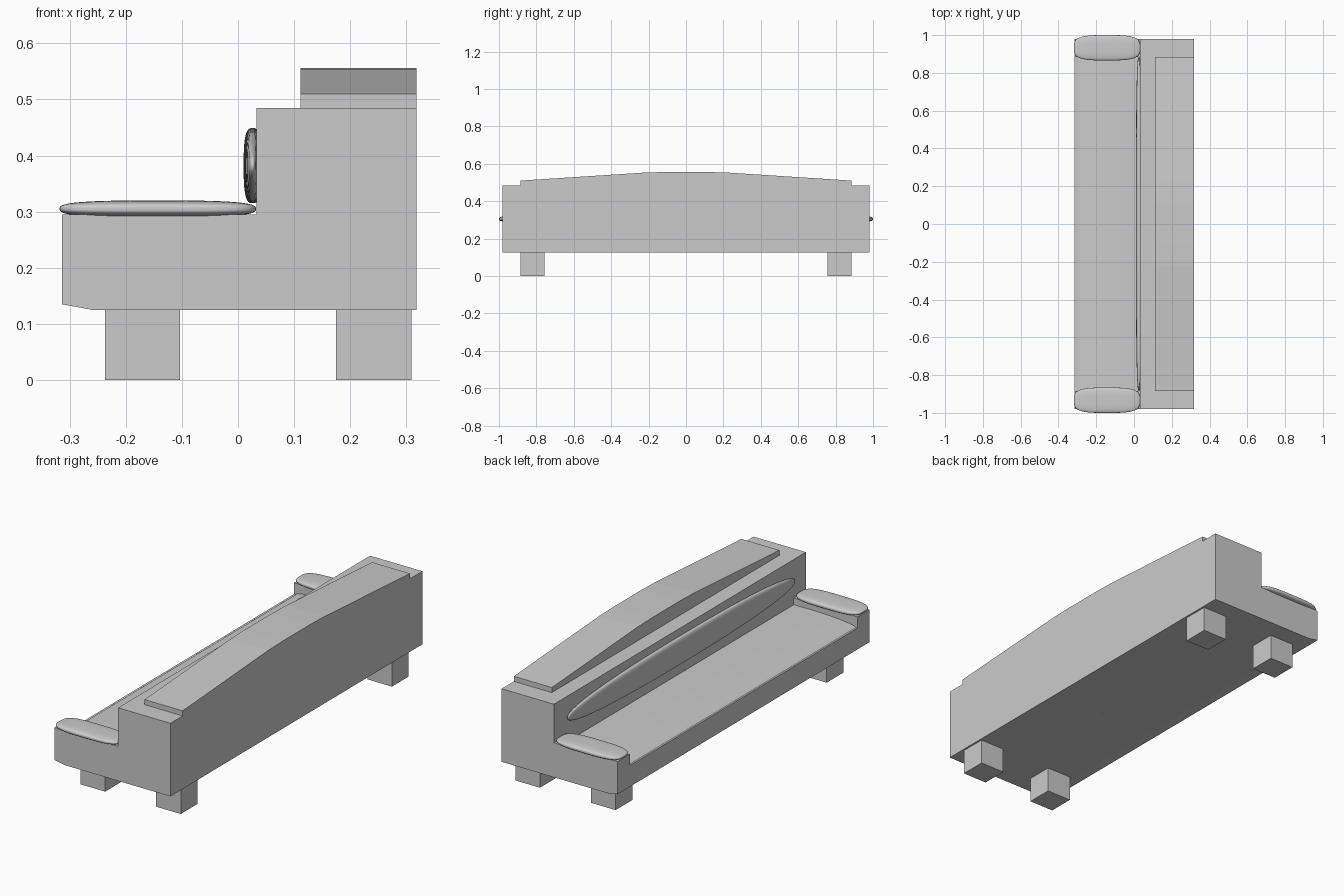
import bpy, bmesh
from mathutils import Vector

if "Cube" in bpy.data.objects:
    bpy.data.objects.remove(bpy.data.objects["Cube"])


def finish(name, bm):
    bmesh.ops.recalc_face_normals(bm, faces=bm.faces)
    mesh = bpy.data.meshes.new(name)
    bm.to_mesh(mesh)
    bm.free()
    ob = bpy.data.objects.new(name, mesh)
    bpy.context.collection.objects.link(ob)
    return ob


def prism(name, pts, axis, lo, hi):
    """Extrude a profile along x (pts are y,z) or along y (pts are x,z)."""
    place = (lambda a, b, t: (t, a, b)) if axis == "x" else (lambda a, b, t: (a, t, b))
    bm = bmesh.new()
    face = bm.faces.new([bm.verts.new(place(a, b, lo)) for a, b in pts])
    ext = bmesh.ops.extrude_face_region(bm, geom=[face])
    verts = [g for g in ext["geom"] if isinstance(g, bmesh.types.BMVert)]
    bmesh.ops.translate(bm, verts=verts, vec=place(0, 0, hi - lo))
    return finish(name, bm)


def box(name, x0, x1, y0, y1, z0, z1):
    return prism(name, [(x0, z0), (x1, z0), (x1, z1), (x0, z1)], "y", y0, y1)


def pad(name, centre, half, thin, outline, edge):
    """Rounded cushion: superellipse outline, soft edge along the thin axis."""
    bm = bmesh.new()
    bmesh.ops.create_cube(bm, size=2)
    bmesh.ops.subdivide_edges(bm, edges=bm.edges, cuts=19, use_grid_fill=True)
    a, b = [i for i in range(3) if i != thin]
    for v in bm.verts:
        c = [abs(k) for k in v.co]
        flat = (c[a] ** outline + c[b] ** outline) ** (1 / outline)
        v.co /= (flat ** edge + c[thin] ** edge) ** (1 / edge)
        v.co = Vector(centre) + v.co * Vector(half)
    for f in bm.faces:
        f.smooth = True
    return finish(name, bm)


ARM_IN, END, FRONT = 0.885, 0.98, -0.314

# Seat base between the arms
prism("seat_base", [(FRONT, 0.135), (-0.26, 0.125), (0.033, 0.125), (0.033, 0.24),
                    (FRONT, 0.24)], "y", -ARM_IN, ARM_IN)

# Seat cushion, softly crowned towards the back
cushion = prism("seat_cushion", [(-0.305, 0.24), (0.033, 0.24), (0.033, 0.262),
                                 (-0.06, 0.263), (-0.14, 0.262), (-0.22, 0.257),
                                 (-0.27, 0.251), (-0.297, 0.246)], "y", -ARM_IN, ARM_IN)
cushion.data.shade_smooth()
cushion.data.set_sharp_from_angle(angle=0.5)

# Backrest block and arched crest
box("backrest", 0.033, 0.318, -END, END, 0.125, 0.485)
arch = [(0.885, 0.51), (0.22, 0.553), (0.11, 0.556)]
prism("back_crest", [(-0.885, 0.485), (0.885, 0.485)] + arch
      + [(-y, z) for y, z in reversed(arch)], "x", 0.111, 0.318)

# Oval back cushion
pad("back_cushion", (0.026, 0, 0.382), (0.016, 0.885, 0.067), 0, 2.3, 3)

# Arms, arm pads and legs on both ends
for side, s in (("left", -1), ("right", 1)):
    y0, y1 = sorted((s * ARM_IN, s * END))
    prism(side + "_arm", [(FRONT, 0.135), (-0.26, 0.125), (0.033, 0.125),
                          (0.033, 0.295), (FRONT, 0.295)], "y", y0, y1)
    pad(side + "_arm_pad", (-0.143, s * 0.933, 0.305), (0.175, 0.067, 0.015), 2, 3.5, 3)
    y0, y1 = sorted((s * 0.756, s * 0.886))
    box(side + "_front_leg", -0.237, -0.103, y0, y1, 0, 0.125)
    box(side + "_back_leg", 0.175, 0.309, y0, y1, 0, 0.125)
